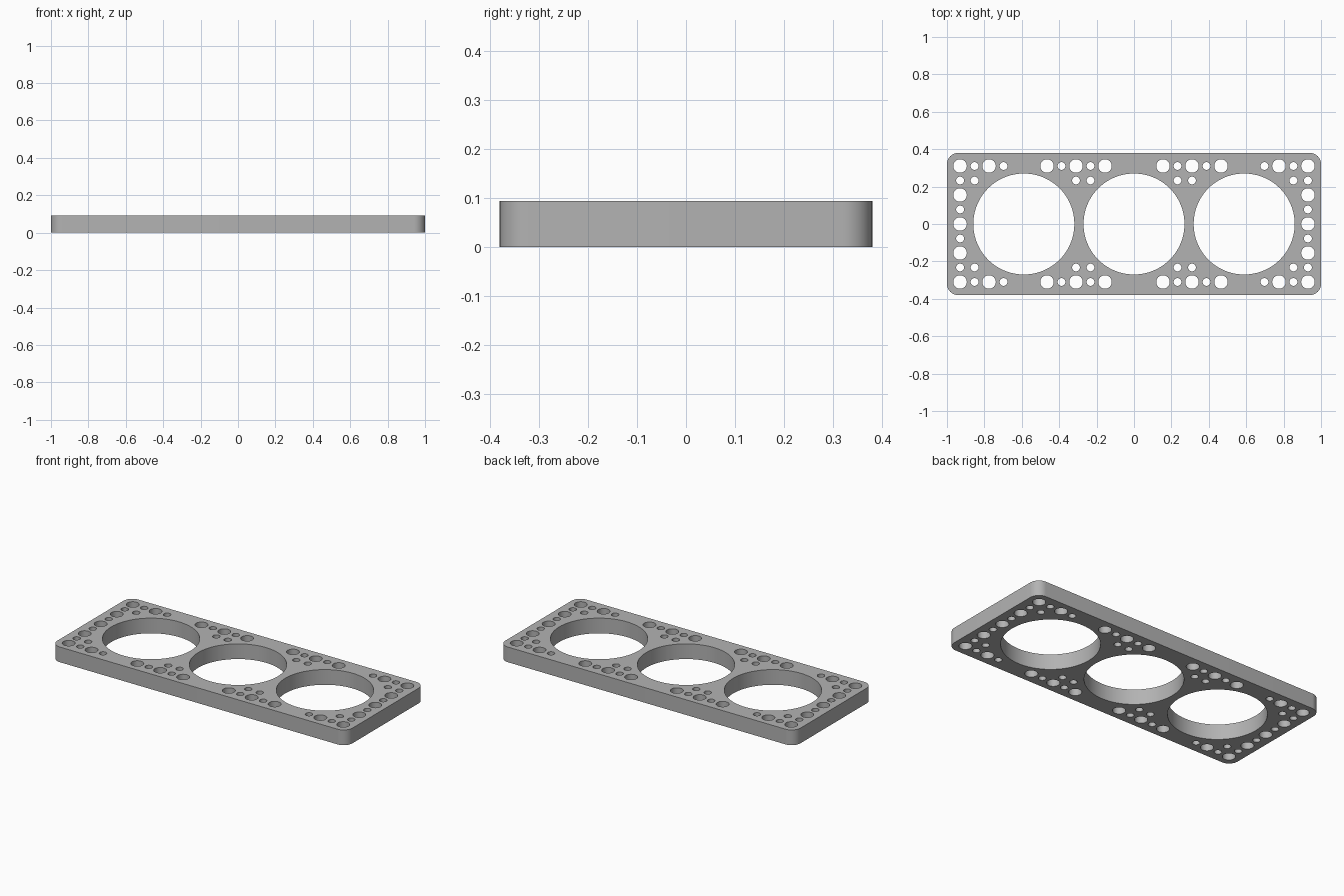
import bpy
import bmesh
from math import cos, sin, pi

cube = bpy.data.objects.get("Cube")
if cube:
    bpy.data.objects.remove(cube, do_unlink=True)

HALF_X, HALF_Y, THICK, CORNER = 1.0, 0.38, 0.093, 0.06
PITCH = 0.0775
BIG, SMALL, WINDOW = 0.036, 0.021, 0.27

# Plain grey material
grey = bpy.data.materials.new("grey")
grey.use_nodes = True
grey.diffuse_color = (0.45, 0.45, 0.45, 1)
grey.node_tree.nodes["Principled BSDF"].inputs["Base Color"].default_value = (0.45, 0.45, 0.45, 1)


def arc(cx, cy, r, start, sweep, n):
    return [(cx + r * cos(start + sweep * i / n), cy + r * sin(start + sweep * i / n))
            for i in range(n + 1)]


def add_loop(curve, points):
    spline = curve.splines.new('POLY')
    spline.points.add(len(points) - 1)
    for p, (x, y) in zip(spline.points, points):
        p.co = (x, y, 0, 1)
    spline.use_cyclic_u = True


def add_hole(curve, x, y, r, n):
    add_loop(curve, arc(x, y, r, 0, 2 * pi, n)[:-1])


profile = bpy.data.curves.new("plate_profile", 'CURVE')
profile.dimensions = '2D'
profile.fill_mode = 'BOTH'
profile.extrude = THICK / 2

# Rounded outline
outline = []
for k, (sx, sy) in enumerate([(1, 1), (-1, 1), (-1, -1), (1, -1)]):
    outline += arc(sx * (HALF_X - CORNER), sy * (HALF_Y - CORNER), CORNER, k * pi / 2, pi / 2, 12)
add_loop(profile, outline)

# Three large round windows
for x in (-0.589, 0, 0.589):
    add_hole(profile, x, 0, WINDOW, 96)

# Pin holes on a regular grid: (column, row) of one quarter, mirrored
big_holes = [(2, 4), (4, 4), (6, 4), (10, 4), (12, 4), (12, 2), (12, 0)]
small_holes = [(3, 4), (5, 4), (9, 4), (11, 4), (3, 3), (4, 3), (11, 3), (12, 3), (12, 1)]
for cells, radius in ((big_holes, BIG), (small_holes, SMALL)):
    mirrored = {(sx * c, sy * r) for c, r in cells for sx in (-1, 1) for sy in (-1, 1)}
    for c, r in sorted(mirrored):
        add_hole(profile, c * PITCH, r * PITCH, radius, 32)

# Turn the profile into a solid plate
source = bpy.data.objects.new("plate_source", profile)
bpy.context.collection.objects.link(source)
depsgraph = bpy.context.evaluated_depsgraph_get()
mesh = bpy.data.meshes.new_from_object(source.evaluated_get(depsgraph))
bpy.data.objects.remove(source, do_unlink=True)
bpy.data.curves.remove(profile)

bm = bmesh.new()
bm.from_mesh(mesh)
bmesh.ops.remove_doubles(bm, verts=bm.verts, dist=0.0001)
bmesh.ops.translate(bm, verts=bm.verts, vec=(0, 0, THICK / 2))
bmesh.ops.recalc_face_normals(bm, faces=bm.faces)
bm.to_mesh(mesh)
bm.free()

mesh.materials.clear()
mesh.materials.append(grey)
plate = bpy.data.objects.new("perforated_plate", mesh)
bpy.context.collection.objects.link(plate)
bpy.context.view_layer.objects.active = plate
plate.select_set(True)
bpy.ops.object.shade_smooth_by_angle(angle=pi / 6)
